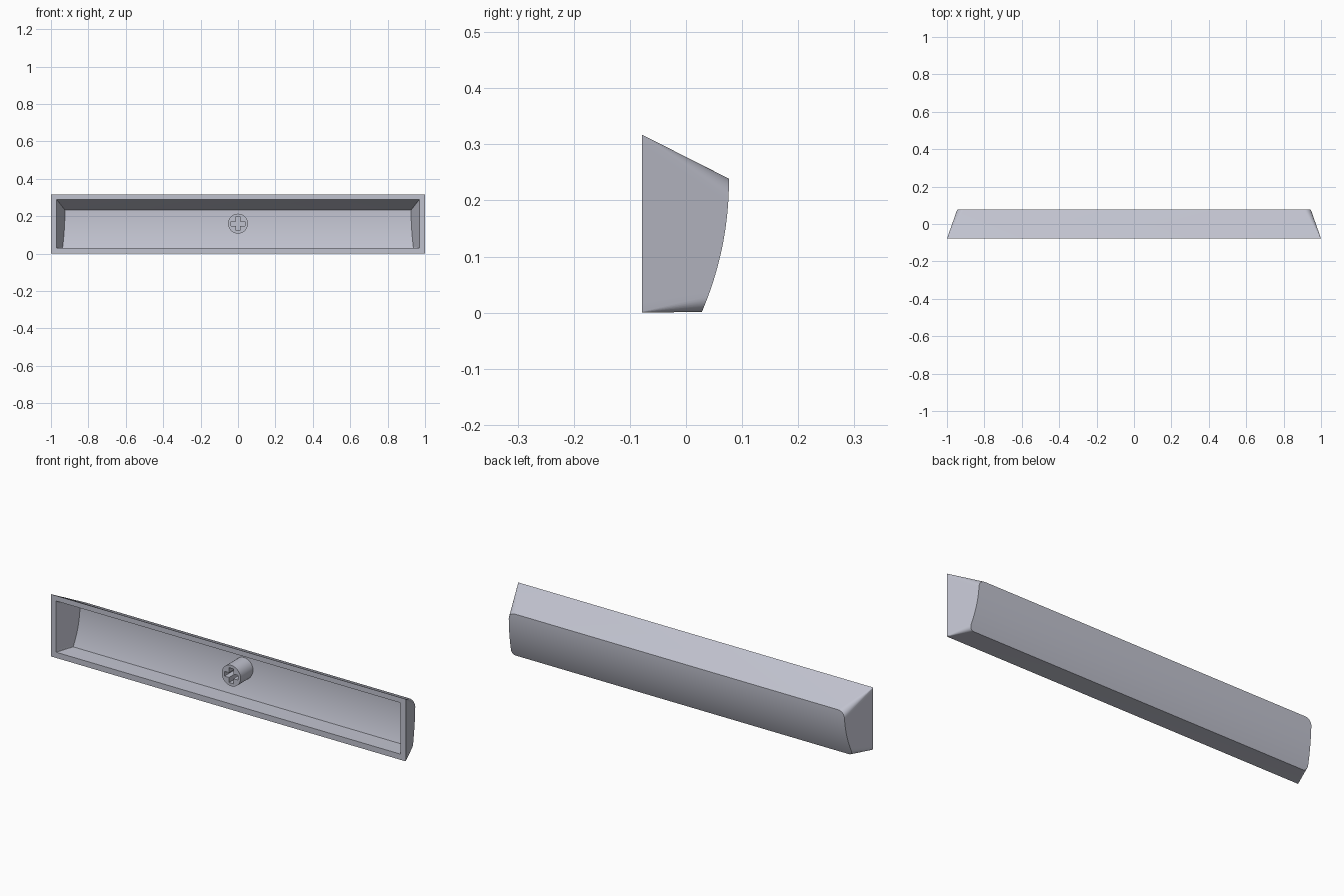
import bpy, bmesh, math

if "Cube" in bpy.data.objects:
    bpy.data.objects.remove(bpy.data.objects["Cube"], do_unlink=True)

FRONT = -0.078
STEM_Z = 0.16

plastic = bpy.data.materials.new("grey plastic")
plastic.use_nodes = True
colour = (0.53, 0.54, 0.62, 1)
plastic.diffuse_color = colour
plastic.node_tree.nodes["Principled BSDF"].inputs["Base Color"].default_value = colour


def make_object(name, bm):
    bmesh.ops.recalc_face_normals(bm, faces=bm.faces)
    mesh = bpy.data.meshes.new(name)
    bm.to_mesh(mesh)
    bm.free()
    mesh.materials.append(plastic)
    obj = bpy.data.objects.new(name, mesh)
    bpy.context.collection.objects.link(obj)
    return obj


def select_only(obj):
    bpy.ops.object.select_all(action="DESELECT")
    obj.select_set(True)
    bpy.context.view_layer.objects.active = obj


def half_outline(half_width, low, high, radius, corner=8, side=20):
    """Right half of a rounded rectangle in x and z, from bottom to top."""
    points = []
    for centre_z, start in ((low + radius, -90), (high - radius, 0)):
        for i in range(corner + 1):
            a = math.radians(start + 90 * i / corner)
            points.append((half_width - radius + radius * math.cos(a),
                           centre_z + radius * math.sin(a)))
    lower, upper = points[corner], points[corner + 1]
    middle = [tuple(p + (q - p) * i / side for p, q in zip(lower, upper))
              for i in range(1, side)]
    return points[:corner + 1] + middle + points[corner + 1:]


def crown(z):
    """Depth of the bowed key face at a height."""
    return 0.0765 - 0.59 + math.sqrt(0.59 ** 2 - (z - 0.235) ** 2)


def tapered_wall(bm, rim, end, end_y, offset):
    """Tapered wall running from the rim to the bowed face, closed by that face."""
    near, far = [], []
    for (x0, z0), (x1, z1) in zip(rim, end):
        t = 1.0
        for _ in range(25):
            t = (crown(z0 + (z1 - z0) * t) - offset - FRONT) / (end_y - FRONT)
        x, z = x0 + (x1 - x0) * t, z0 + (z1 - z0) * t
        y = FRONT + (end_y - FRONT) * t
        near.append([bm.verts.new((s * x0, FRONT, z0)) for s in (1, -1)])
        far.append([bm.verts.new((s * x, y, z)) for s in (1, -1)])
    for i in range(len(near) - 1):
        for s in (0, 1):
            bm.faces.new((near[i][s], near[i + 1][s], far[i + 1][s], far[i][s]))
        bm.faces.new((far[i][0], far[i + 1][0], far[i + 1][1], far[i][1]))
    for i in (0, -1):
        bm.faces.new((near[i][0], near[i][1], far[i][1], far[i][0]))
    return near


# Hollow key shell: outer wall, inner cavity and flat rim between them
bm = bmesh.new()
outer = tapered_wall(bm, half_outline(1, 0, 0.317, 0.002),
                     half_outline(0.945, 0.002, 0.238, 0.035), 0.078, 0)
inner = tapered_wall(bm, half_outline(0.97, 0.029, 0.29, 0.002),
                     half_outline(0.925, 0.031, 0.232, 0.002), 0.05, 0.027)
for i in range(len(outer) - 1):
    for s in (0, 1):
        bm.faces.new((outer[i][s], outer[i + 1][s], inner[i + 1][s], inner[i][s]))
for i in (0, -1):
    bm.faces.new((outer[i][0], outer[i][1], inner[i][1], inner[i][0]))
shell = make_object("key_shell", bm)


def extruded(name, outline, y0, y1):
    """Outline in x and z, pushed from y0 to y1."""
    bm = bmesh.new()
    face = bm.faces.new([bm.verts.new((x, y0, STEM_Z + z)) for x, z in outline])
    new = bmesh.ops.extrude_face_region(bm, geom=[face], use_keep_orig=True)["geom"]
    bmesh.ops.translate(bm, vec=(0, y1 - y0, 0),
                        verts=[v for v in new if isinstance(v, bmesh.types.BMVert)])
    return make_object(name, bm)


# Round stem with a cross-shaped socket
circle = [(0.053 * math.cos(math.tau * i / 48), 0.053 * math.sin(math.tau * i / 48))
          for i in range(48)]
stem = extruded("stem", circle, -0.055, 0.055)

arm, half = 0.038, 0.012
quarter = [(arm, -half), (arm, half), (half, half)]
cross = []
for turn in range(4):
    cross += quarter
    quarter = [(-z, x) for x, z in quarter]
cutter = extruded("socket_cutter", cross, -0.1, 0.03)
cutter.hide_render = True

cut = stem.modifiers.new("socket", "BOOLEAN")
cut.operation = "DIFFERENCE"
cut.solver = "EXACT"
cut.object = cutter
select_only(stem)
bpy.ops.object.modifier_apply(modifier=cut.name)
bpy.data.objects.remove(cutter, do_unlink=True)

for obj in (shell, stem):
    select_only(obj)
    bpy.ops.object.shade_smooth_by_angle(angle=math.radians(30))
